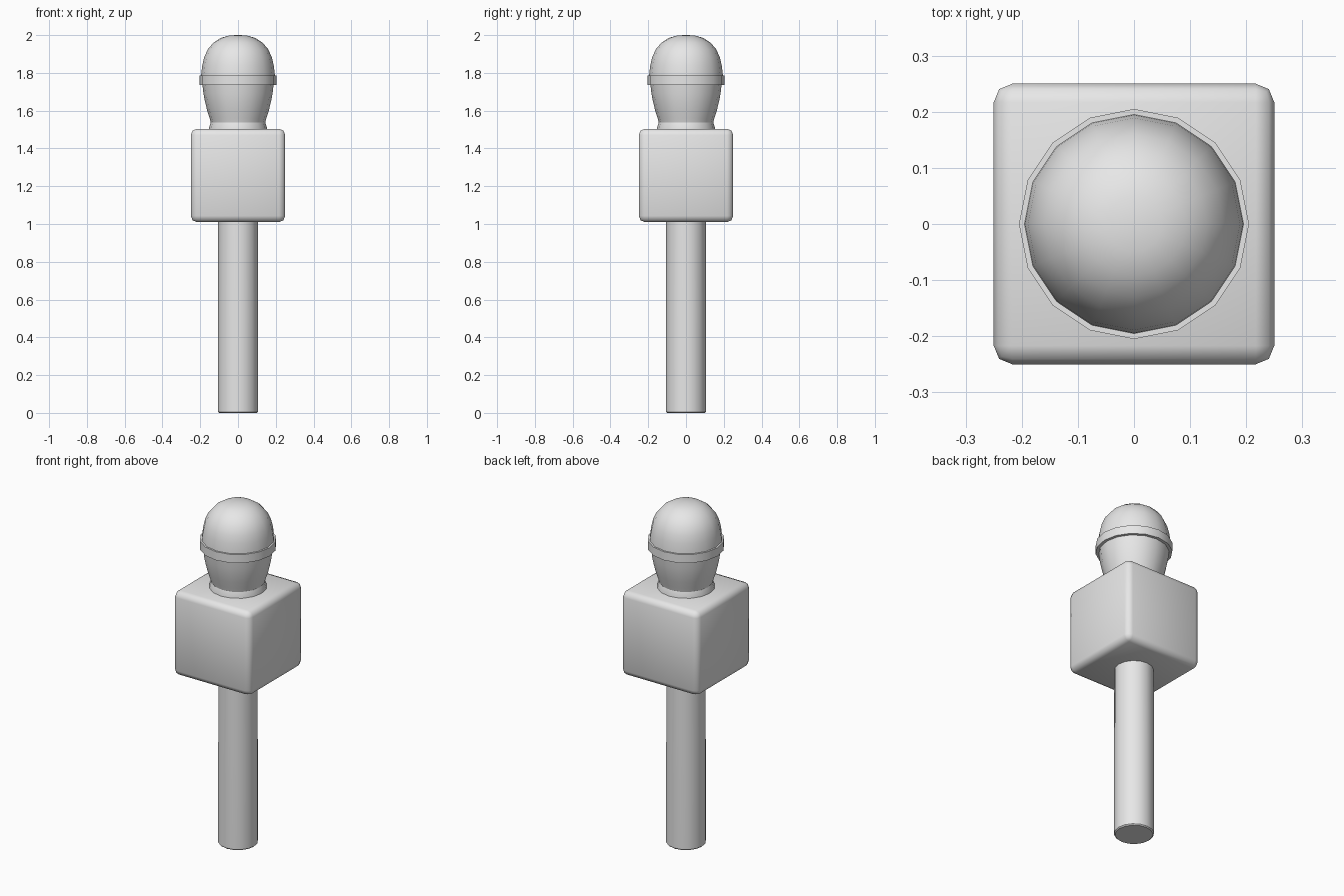
import bpy
import bmesh
import math

cube = bpy.data.objects.get("Cube")
if cube:
    bpy.data.objects.remove(cube, do_unlink=True)

SIDES = 16

# Single plain grey finish
grey = bpy.data.materials.new("plain_grey")
grey.use_nodes = True
colour = (0.8, 0.8, 0.8, 1)
grey.diffuse_color = colour
grey.node_tree.nodes["Principled BSDF"].inputs["Base Color"].default_value = colour


def finish(name, bm, angle):
    """Turn a bmesh into a named, smooth-shaded object."""
    bmesh.ops.recalc_face_normals(bm, faces=bm.faces)
    mesh = bpy.data.meshes.new(name)
    bm.to_mesh(mesh)
    bm.free()
    mesh.materials.append(grey)
    obj = bpy.data.objects.new(name, mesh)
    bpy.context.collection.objects.link(obj)
    bpy.ops.object.select_all(action='DESELECT')
    obj.select_set(True)
    bpy.context.view_layer.objects.active = obj
    bpy.ops.object.shade_smooth_by_angle(angle=math.radians(angle))
    return obj


def lathe(name, profile, angle=35):
    """Revolve (radius, height) points around z and cap both ends."""
    bm = bmesh.new()
    rings = []
    for r, z in profile:
        rings.append([bm.verts.new((r * math.cos(math.tau * i / SIDES),
                                    r * math.sin(math.tau * i / SIDES), z))
                      for i in range(SIDES)])
    for low, high in zip(rings, rings[1:]):
        for i in range(SIDES):
            j = (i + 1) % SIDES
            bm.faces.new((low[i], low[j], high[j], high[i]))
    bm.faces.new(rings[0][::-1])
    bm.faces.new(rings[-1])
    return finish(name, bm, angle)


# Handle with a slightly eased bottom edge
lathe("handle", [(0.101, 0), (0.107, 0.006), (0.107, 0.55), (0.105, 1.05)])

# Rounded block around the handle
bm = bmesh.new()
bmesh.ops.create_cube(bm, size=1)
for v in bm.verts:
    v.co = (v.co.x * 0.5, v.co.y * 0.5, v.co.z * 0.494 + 1.257)
bmesh.ops.bevel(bm, geom=bm.edges[:], offset=0.033, segments=2,
                profile=0.5, affect='EDGES')
finish("block", bm, 60)

# Flared collar at the base of the head
lathe("collar", [(0.155, 1.49), (0.154, 1.508), (0.144, 1.537)])

# Lower basket, widening upwards
lathe("lower_basket", [(0.142, 1.53), (0.150, 1.56), (0.163, 1.60),
                       (0.174, 1.645), (0.183, 1.69), (0.189, 1.745)])

# Band around the widest part
lathe("band", [(0.205, 1.735), (0.205, 1.785)])

# Domed top of the head
lathe("dome", [(0.196, 1.775), (0.194, 1.80), (0.189, 1.84), (0.179, 1.883),
               (0.160, 1.925), (0.130, 1.96), (0.092, 1.985), (0.05, 1.997),
               (0.012, 2.0)])
